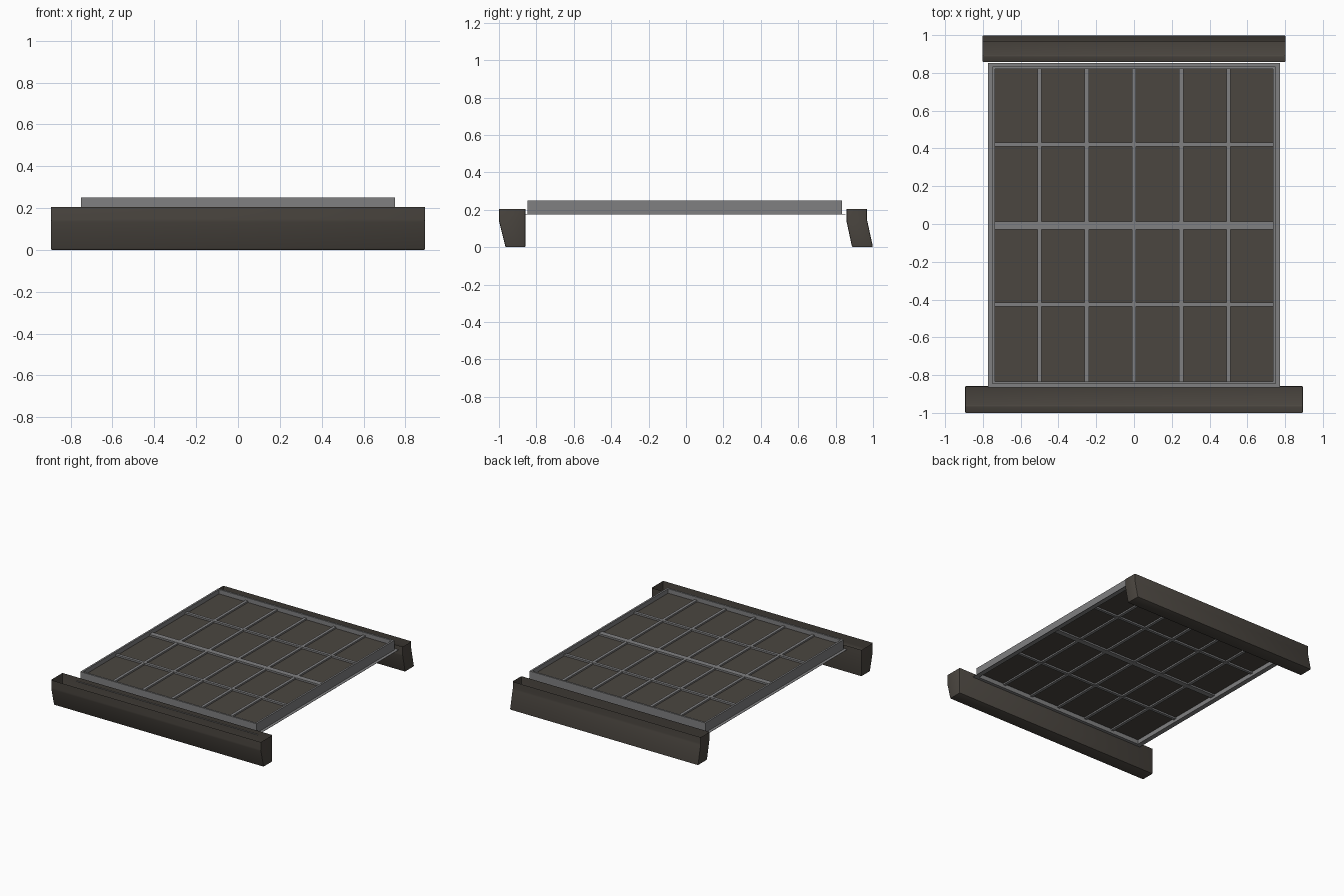
import bpy, bmesh, math

if "Cube" in bpy.data.objects:
    bpy.data.objects.remove(bpy.data.objects["Cube"])


def material(name, rgb):
    m = bpy.data.materials.new(name)
    m.diffuse_color = (*rgb, 1)
    m.use_nodes = True
    m.node_tree.nodes["Principled BSDF"].inputs["Base Color"].default_value = m.diffuse_color
    return m


WOOD = material("dark_wood", (0.07, 0.061, 0.051))
GREY = material("grey_metal", (0.215, 0.215, 0.218))


def finish(name, bm, mat, recalc=True):
    if recalc:
        bmesh.ops.recalc_face_normals(bm, faces=bm.faces)
    me = bpy.data.meshes.new(name)
    bm.to_mesh(me)
    bm.free()
    me.materials.append(mat)
    ob = bpy.data.objects.new(name, me)
    bpy.context.collection.objects.link(ob)
    return ob


def box(name, x0, x1, y0, y1, z0, z1, mat):
    bm = bmesh.new()
    bmesh.ops.create_cube(bm, size=1)
    for v in bm.verts:
        v.co.x = x0 if v.co.x < 0 else x1
        v.co.y = y0 if v.co.y < 0 else y1
        v.co.z = z0 if v.co.z < 0 else z1
    return finish(name, bm, mat)


def sill(name, half, profile):
    # open-topped trough: side profile in (y, z), extruded along x
    bm = bmesh.new()
    f = bm.faces.new([bm.verts.new((-half, y, z)) for y, z in profile])
    g = bmesh.ops.extrude_face_region(bm, geom=[f])["geom"]
    bmesh.ops.translate(bm, vec=(2 * half, 0, 0),
                        verts=[e for e in g if isinstance(e, bmesh.types.BMVert)])
    bmesh.ops.recalc_face_normals(bm, faces=bm.faces)
    edges = [e for e in bm.edges if not all(v.co.z > 0.2 for v in e.verts)
             and e.calc_face_angle(0) > 0.1]
    bmesh.ops.bevel(bm, geom=edges, offset=0.007, segments=2, affect="EDGES", profile=0.5)
    top = [f for f in bm.faces if all(v.co.z > 0.2 for v in f.verts)]
    bmesh.ops.delete(bm, geom=top, context="FACES_ONLY")
    ob = finish(name, bm, WOOD, False)
    ob.data.shade_smooth()
    ob.data.set_sharp_from_angle(angle=math.radians(40))


def ring(name, hx, y0, y1, w, z0, z1):
    # rectangular border of width w
    for s, side in ((-1, "left"), (1, "right")):
        a, b = sorted((s * hx, s * (hx - w)))
        box(f"{name}_{side}", a, b, y0, y1, z0, z1, GREY)
    box(name + "_front", -hx + w, hx - w, y0, y0 + w, z0, z1, GREY)
    box(name + "_back", -hx + w, hx - w, y1 - w, y1, z0, z1, GREY)


# end sills
sill("front_sill", 0.895, [(-1, 0.205), (-1, 0.14), (-0.965, 0), (-0.858, 0), (-0.858, 0.205)])
sill("back_sill", 0.803, [(0.858, 0.205), (0.858, 0.14), (0.888, 0), (1, 0), (0.967, 0.15), (0.967, 0.205)])

# outer frame with a thin flange around its foot
ring("frame", 0.75, -0.848, 0.834, 0.014, 0.175, 0.25)
ring("flange", 0.773, -0.866, 0.852, 0.03, 0.175, 0.177)

# glazing bars
xs = [-0.75 + 0.25 * i for i in range(7)]
for i, x in enumerate(xs[1:-1]):
    box(f"upright_bar_{i}", x - 0.011, x + 0.011, -0.835, 0.82, 0.198, 0.228, GREY)
ys = [(-0.427, 0.011), (-0.008, 0.021), (0.42, 0.011)]
for i, (y, w) in enumerate(ys):
    box(f"cross_bar_{i}", -0.737, 0.737, y - w, y + w, 0.197, 0.229, GREY)

# thin panels between the bars
edges = [-0.834] + [e for y, w in ys for e in (y - w, y + w)] + [0.82]
for r in range(4):
    for c in range(6):
        box(f"panel_{r}_{c}", xs[c] + 0.011, xs[c + 1] - 0.011,
            edges[2 * r], edges[2 * r + 1], 0.209, 0.216, WOOD)
